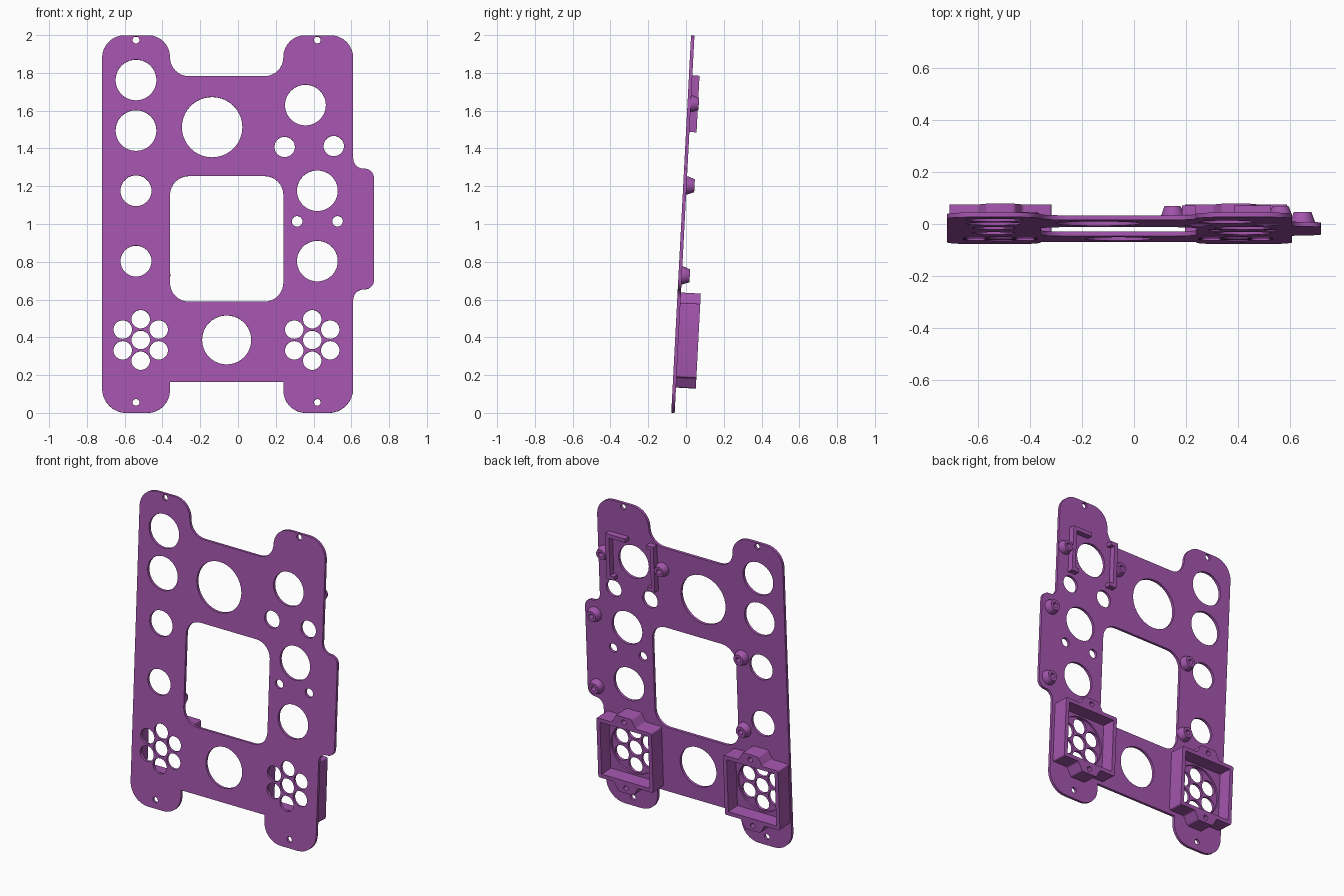
import bpy, bmesh, math
from mathutils import Matrix, Vector

if "Cube" in bpy.data.objects:
    bpy.data.objects.remove(bpy.data.objects["Cube"])

TILT = math.radians(3.0)
S, C = math.sin(TILT), math.cos(TILT)
# panel space: x across, y up the panel, -z out of the rear face
PANEL = Matrix(((1, 0, 0, 0), (0, S, -C, -0.078), (0, C, S, 0), (0, 0, 0, 1)))
THICK = 0.018

purple = bpy.data.materials.new("purple")
purple.diffuse_color = (0.37, 0.092, 0.42, 1)
purple.use_nodes = True
purple.node_tree.nodes["Principled BSDF"].inputs["Base Color"].default_value = purple.diffuse_color


def circle(x, y, r, n=40):
    return [(x + r * math.cos(2 * math.pi * i / n), y + r * math.sin(2 * math.pi * i / n)) for i in range(n)]


def rounded(corners, steps=8):
    """Outline from (x, y, fillet radius) corners."""
    pts = []
    for i, (x, y, r) in enumerate(corners):
        p = Vector((x, y))
        if r == 0:
            pts.append((x, y))
            continue
        a = (Vector(corners[i - 1][:2]) - p).normalized()
        b = (Vector(corners[(i + 1) % len(corners)][:2]) - p).normalized()
        half = a.angle(b) / 2
        mid = p + (a + b).normalized() * (r / math.sin(half))
        start, end = p + a * (r / math.tan(half)) - mid, p + b * (r / math.tan(half)) - mid
        turn = math.atan2(start.x * end.y - start.y * end.x, start.dot(end))
        for k in range(steps + 1):
            pts.append(tuple(mid + Matrix.Rotation(turn * k / steps, 2) @ start))
    return pts


def rect(x0, y0, x1, y1, r=0):
    return rounded([(x0, y0, r), (x1, y0, r), (x1, y1, r), (x0, y1, r)])


def prism(name, loops, w0, w1):
    """Solid from an outline and its holes, between two depths behind the front face."""
    cu = bpy.data.curves.new(name, 'CURVE')
    cu.dimensions = '2D'
    cu.fill_mode = 'BOTH'
    cu.extrude = (w1 - w0) / 2
    for loop in loops:
        sp = cu.splines.new('POLY')
        sp.points.add(len(loop) - 1)
        for q, (x, y) in zip(sp.points, loop):
            q.co = (x, y, 0, 1)
        sp.use_cyclic_u = True
    ob = bpy.data.objects.new(name, cu)
    bpy.context.collection.objects.link(ob)
    bpy.ops.object.select_all(action='DESELECT')
    ob.select_set(True)
    bpy.context.view_layer.objects.active = ob
    bpy.ops.object.convert(target='MESH')
    ob = bpy.context.object
    finish(ob, Matrix.Translation((0, 0, -(w0 + w1) / 2)))


def finish(ob, local):
    bm = bmesh.new()
    bm.from_mesh(ob.data)
    bm.transform(PANEL @ local)
    bmesh.ops.remove_doubles(bm, verts=bm.verts, dist=1e-5)
    bmesh.ops.recalc_face_normals(bm, faces=bm.faces)
    bm.to_mesh(ob.data)
    bm.free()
    ob.data.materials.clear()
    ob.data.materials.append(purple)
    bpy.ops.object.select_all(action='DESELECT')
    ob.select_set(True)
    bpy.context.view_layer.objects.active = ob
    bpy.ops.object.shade_smooth_by_angle(angle=math.radians(30))


def standoff(name, x, y, r0, r1, depth, n=28):
    """Tapered screw boss with a blind hole."""
    prof = [(r0, THICK - 0.002), (r0, THICK + 0.008), (r1, depth), (0.016, depth), (0.016, THICK + 0.004)]
    bm = bmesh.new()
    rings = [[bm.verts.new((px, py, -w)) for px, py in circle(x, y, r, n)] for r, w in prof]
    for a, b in zip(rings, rings[1:]):
        for i in range(n):
            j = (i + 1) % n
            bm.faces.new((a[i], a[j], b[j], b[i]))
    bm.faces.new(rings[0])
    bm.faces.new(rings[-1])
    me = bpy.data.meshes.new(name)
    bm.to_mesh(me)
    bm.free()
    ob = bpy.data.objects.new(name, me)
    bpy.context.collection.objects.link(ob)
    finish(ob, Matrix())


# front panel with its window, round openings and grilles
outline = rounded([
    (-0.72, 0, 0.13), (-0.36, 0, 0.12), (-0.36, 0.165, 0), (0.24, 0.165, 0), (0.24, 0, 0.12),
    (0.61, 0, 0.13), (0.61, 0.655, 0.055), (0.72, 0.655, 0.05), (0.72, 1.295, 0.05),
    (0.61, 1.295, 0.055), (0.61, 2.002, 0.12), (0.24, 2.002, 0.115), (0.24, 1.785, 0.1),
    (-0.36, 1.785, 0.1), (-0.36, 2.002, 0.115), (-0.72, 2.002, 0.12)])
holes = [
    (-0.54, 1.765, 0.108), (-0.54, 1.497, 0.108), (-0.54, 1.178, 0.082), (-0.54, 0.805, 0.082),
    (-0.137, 1.515, 0.16), (0.357, 1.632, 0.108), (0.247, 1.41, 0.054), (0.507, 1.415, 0.054),
    (0.42, 1.178, 0.108), (0.313, 1.016, 0.028), (0.527, 1.016, 0.028), (0.42, 0.805, 0.108),
    (-0.06, 0.387, 0.13)]
holes += [(x, y, 0.018) for x in (-0.54, 0.42) for y in (0.056, 1.977)]
GRILLES = {"left": -0.515, "right": 0.393}
GY = 0.387
for gx in GRILLES.values():
    holes.append((gx, GY, 0.049))
    for k in range(6):
        a = math.radians(90 + 60 * k)
        holes.append((gx + 0.11 * math.cos(a), GY + 0.11 * math.sin(a), 0.049))
window = rect(-0.36, 0.59, 0.24, 1.256, 0.1)
prism("panel", [outline, window] + [circle(*h) for h in holes], 0, THICK)

# speaker housings: open box with screw ears above and below
for side, gx in GRILLES.items():
    h = 0.197
    quarter = [(h, h, 0.01), (0.085, h, 0.015), (0.055, 0.252, 0.015)]
    top = quarter + [(-x, y, r) for x, y, r in reversed(quarter)]
    ring = top + [(-x, -y, r) for x, y, r in top]
    outer = rounded([(gx + x, GY + y, r) for x, y, r in ring], 4)
    cavity = rect(gx - 0.172, GY - 0.172, gx + 0.172, GY + 0.172)
    screws = [circle(gx, GY + s * 0.218, 0.016, 20) for s in (-1, 1)]
    prism(side + "_speaker_box", [outer, cavity] + screws, THICK - 0.002, 0.123)
    prism(side + "_speaker_seat", [rect(gx - 0.175, GY - 0.175, gx + 0.175, GY + 0.175),
                                   circle(gx, GY, 0.163)], THICK - 0.002, THICK + 0.012)

# board standoffs beside the window
for i, (x, y) in enumerate([(-0.405, 0.73), (-0.405, 1.207), (0.65, 0.73), (0.65, 1.207)]):
    standoff("standoff_%d" % (i + 1), x, y, 0.047, 0.034, 0.06)

# brackets and bosses around the upper right opening
BX = 0.357
prism("outer_bracket", [rounded([
    (BX + 0.172, 1.49, 0), (BX + 0.172, 1.79, 0), (BX + 0.03, 1.79, 0), (BX + 0.03, 1.765, 0),
    (BX + 0.147, 1.765, 0), (BX + 0.147, 1.515, 0), (BX + 0.12, 1.515, 0), (BX + 0.12, 1.49, 0)])],
    THICK - 0.002, 0.056)
prism("inner_bracket", [rounded([
    (BX - 0.172, 1.49, 0), (BX - 0.172, 1.79, 0), (BX - 0.12, 1.79, 0), (BX - 0.12, 1.765, 0),
    (BX - 0.147, 1.765, 0), (BX - 0.147, 1.515, 0), (BX - 0.12, 1.515, 0), (BX - 0.12, 1.49, 0)])],
    THICK - 0.002, 0.056)
for name, s in (("outer", 1), ("inner", -1)):
    standoff(name + "_bracket_boss", BX + s * 0.208, 1.64, 0.044, 0.032, 0.06)
